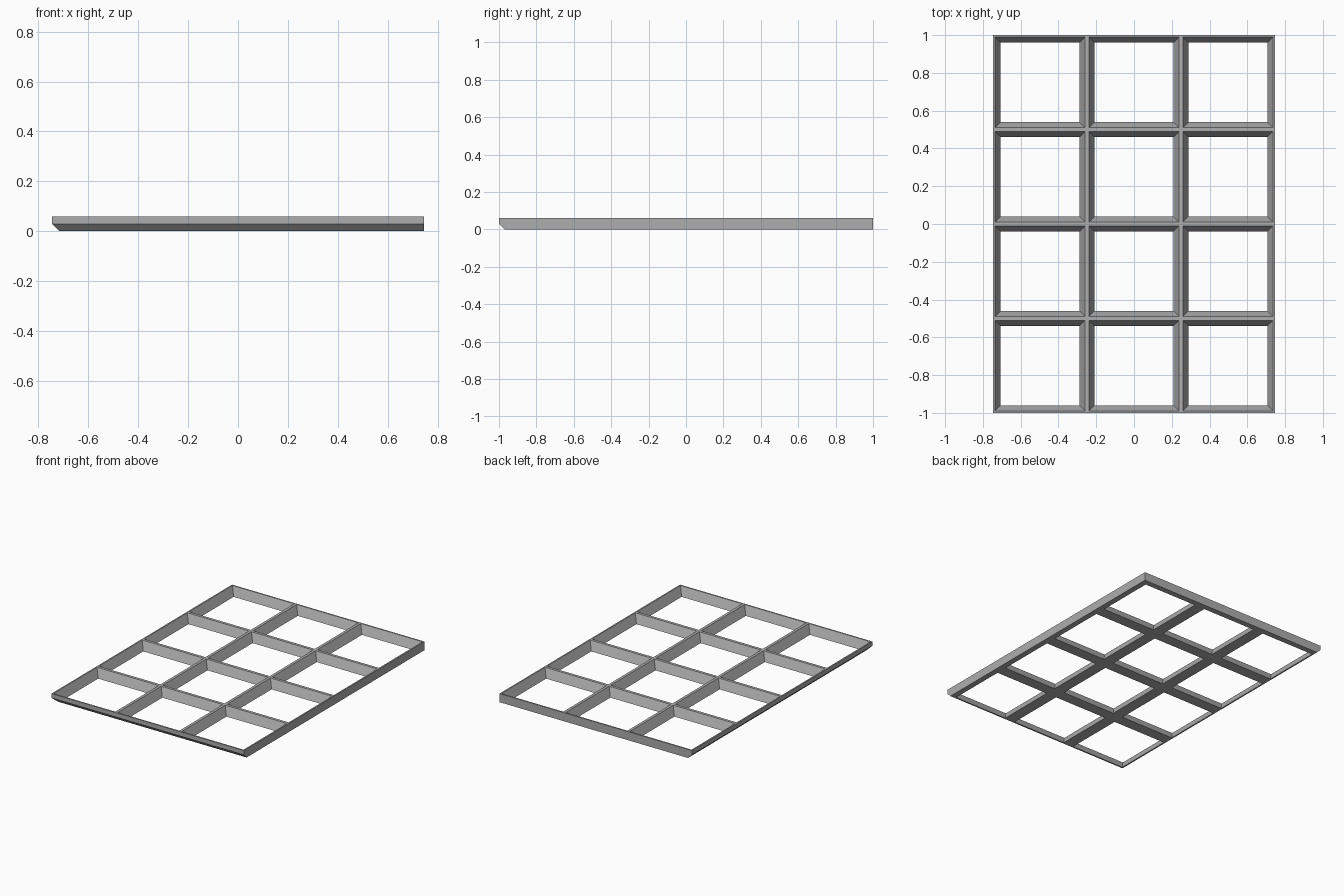
import bpy
import bmesh

# Remove the default cube
cube = bpy.data.objects.get("Cube")
if cube:
    bpy.data.objects.remove(cube, do_unlink=True)

HALF_X, HALF_Y, HEIGHT = 0.746, 1.0, 0.06
COLS, ROWS = 3, 4
TOP, BASE = 0.01, 0.04        # half widths of a bar at its top and base
BEVEL = 0.03                  # undercut along the front and right edges

# One flat grey
grey = bpy.data.materials.new("grey")
grey.use_nodes = True
colour = (0.42, 0.42, 0.42, 1)
grey.diffuse_color = colour
grey.node_tree.nodes["Principled BSDF"].inputs["Base Color"].default_value = colour


def stations(half, count, inset):
    """Cell boundaries along one axis, inset from each grid line."""
    step = 2 * half / count
    return [(-half + i * step + inset, -half + (i + 1) * step - inset)
            for i in range(count)]


def grid_sheet(bm, z, inset, low_edge):
    """Flat lattice at height z; returns its vertices by grid position."""
    def line(half, count):
        inner = [c for cell in stations(half, count, inset) for c in cell]
        return [-half + low_edge] + inner + [half]
    xs, ys = line(HALF_X, COLS), line(HALF_Y, ROWS)
    verts = [[bm.verts.new((x, y, z)) for y in ys] for x in xs]
    for i in range(len(xs) - 1):
        for j in range(len(ys) - 1):
            if i % 2 and j % 2:
                continue          # leave the opening
            quad = [verts[i][j], verts[i + 1][j], verts[i + 1][j + 1], verts[i][j + 1]]
            bm.faces.new(quad if z > 0 else quad[::-1])
    return verts


bm = bmesh.new()
top = grid_sheet(bm, HEIGHT, TOP, 0)
base = grid_sheet(bm, 0, BASE, BEVEL)

# Sloping walls of every opening
for i in range(1, 2 * COLS, 2):
    for j in range(1, 2 * ROWS, 2):
        ring = [(i, j), (i, j + 1), (i + 1, j + 1), (i + 1, j)]
        for k in range(4):
            (a, b), (c, d) = ring[k], ring[(k + 1) % 4]
            bm.faces.new((base[a][b], base[c][d], top[c][d], top[a][b]))

# Outer walls, undercut along the front and right edges
mid = [bm.verts.new((x, y, BEVEL)) for x, y in
       ((-HALF_X, -HALF_Y), (HALF_X, -HALF_Y), (HALF_X, HALF_Y), (-HALF_X, HALF_Y))]


def border(verts):
    """The four outer sides of a sheet, counter-clockwise from the front."""
    return ([row[0] for row in verts], verts[-1],
            [row[-1] for row in verts][::-1], verts[0][::-1])


for k, (low, high) in enumerate(zip(border(base), border(top))):
    a, b = mid[k], mid[(k + 1) % 4]
    bm.faces.new([a, b] + list(high)[::-1])
    bm.faces.new(list(low) + [b, a])

bmesh.ops.recalc_face_normals(bm, faces=bm.faces)
mesh = bpy.data.meshes.new("grid_frame")
bm.to_mesh(mesh)
bm.free()
mesh.materials.append(grey)
frame = bpy.data.objects.new("grid_frame", mesh)
bpy.context.collection.objects.link(frame)
